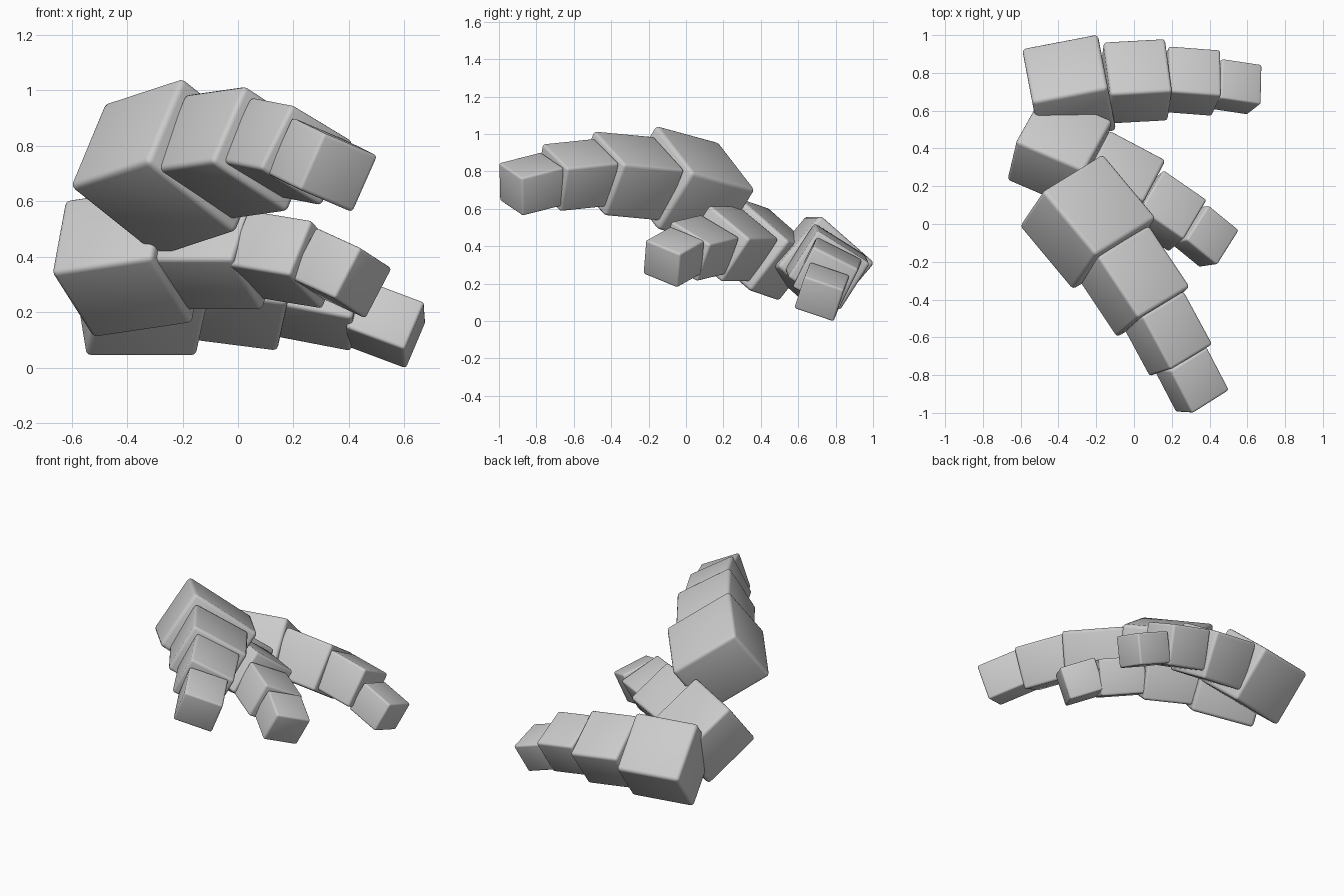
import bpy
from mathutils import Vector, Matrix

if "Cube" in bpy.data.objects:
    bpy.data.objects.remove(bpy.data.objects["Cube"])

grey = bpy.data.materials.new("light_grey")
grey.diffuse_color = (0.6, 0.6, 0.6, 1)
grey.use_nodes = True
grey.node_tree.nodes["Principled BSDF"].inputs["Base Color"].default_value = grey.diffuse_color

GROW = 0.014   # corner rounding allowance


def block(name, tip, along, across, height):
    """Rounded block: tip = upper corner at the far end, two edge vectors and a height."""
    tip, along, across = Vector(tip), Vector(along), Vector(across)
    size = Vector((along.length, across.length, height))
    x = along.normalized()
    y = (across - x * across.dot(x)).normalized()
    z = x.cross(y)
    centre = tip - along / 2 + across / 2 - z * height / 2
    bpy.ops.mesh.primitive_cube_add(size=1)
    ob = bpy.context.object
    ob.name = ob.data.name = name
    dims = size + Vector((GROW, GROW, GROW))
    for v in ob.data.vertices:
        v.co = Vector(a * b for a, b in zip(v.co, dims))
    ob.matrix_world = Matrix.Translation(centre) @ Matrix((x, y, z)).transposed().to_4x4()
    ob.data.materials.append(grey)
    bevel = ob.modifiers.new("rounding", 'BEVEL')
    bevel.width = 0.06 * min(dims)
    bevel.segments = 3
    bpy.ops.object.modifier_apply(modifier=bevel.name)
    bpy.ops.object.shade_smooth_by_angle()


# Each finger runs from the thick root block to the thin end block
fingers = {
    "front_finger": [
        ((-.20, -.16, 1.04), (.275, -.33, .09), (.31, .195, -.25), .369),
        ((.025, -.49, 1.01), (.21, -.315, .03), (.263, .16, -.175), .307),
        ((.197, -.765, .94), (.145, -.268, -.028), (.208, .135, -.127), .249),
        ((.309, -.99, .84), (.112, -.215, -.055), (.187, .11, -.08), .209),
    ],
    "middle_finger_row": [
        ((-.28, .29, .65), (.35, -.15, .052), (.17, .25, -.225), .329),
        ((.045, .13, .61), (.284, -.15, 0), (.118, .205, -.175), .273),
        ((.258, -.07, .525), (.218, -.15, -.036), (.12, .195, -.119), .212),
        ((.44, -.21, .425), (.153, -.125, -.07), (.103, .178, -.068), .191),
    ],
    "back_finger": [
        ((-.145, .72, .556), (.387, .074, 0), (-.053, .28, -.246), .348),
        ((.193, .705, .475), (.313, .017, -.04), (-.033, .27, -.17), .285),
        ((.458, .683, .39), (.26, -.02, -.05), (-.011, .232, -.115), .238),
        ((.66, .64, .233), (.2, -.03, -.075), (.013, .196, -.07), .18),
    ],
}
for finger, blocks in fingers.items():
    for i, spec in enumerate(blocks, 1):
        block(f"{finger}_block_{i}", *spec)
